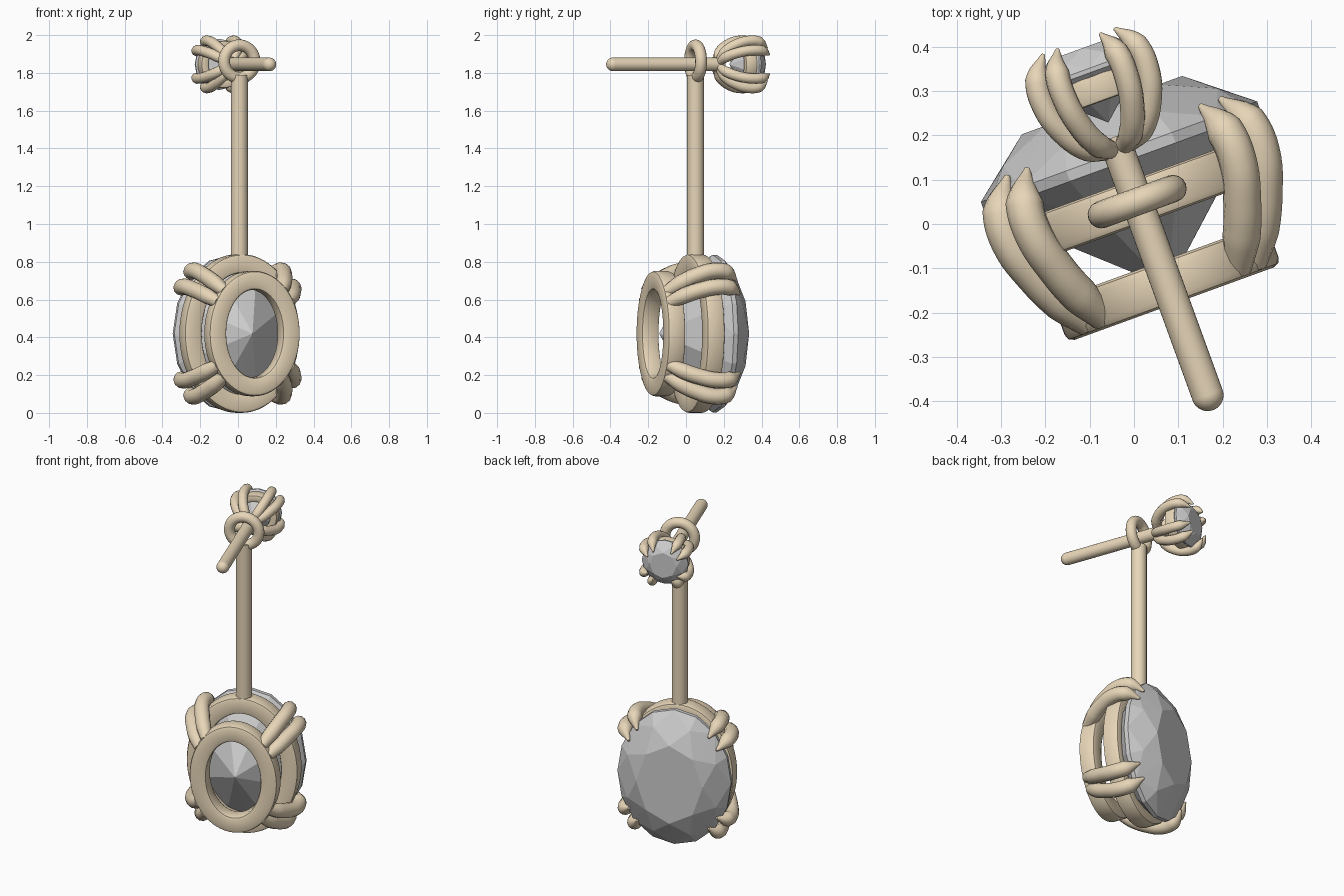
import bpy, bmesh
from math import sin, cos, pi, radians
from mathutils import Matrix, Vector

if "Cube" in bpy.data.objects:
    bpy.data.objects.remove(bpy.data.objects["Cube"])

TURN = Matrix.Rotation(radians(20), 4, 'Z')   # whole earring is turned about z
UC = 0.024                                    # sideways centre of every part


def material(name, color):
    m = bpy.data.materials.new(name)
    m.diffuse_color = color
    m.use_nodes = True
    m.node_tree.nodes["Principled BSDF"].inputs["Base Color"].default_value = m.diffuse_color
    return m


GOLD = material("gold", (0.80, 0.67, 0.48, 1))
GEM = material("clear_stone", (0.78, 0.75, 0.76, 1))


def add(name, mesh, mat, smooth=True):
    ob = bpy.data.objects.new(name, mesh)
    bpy.context.collection.objects.link(ob)
    mesh.materials.clear()
    mesh.materials.append(mat)
    ob.matrix_world = TURN
    bpy.ops.object.select_all(action='DESELECT')
    ob.select_set(True)
    bpy.context.view_layer.objects.active = ob
    if smooth:
        bpy.ops.object.shade_smooth_by_angle(angle=radians(35))
    return ob


def from_bm(name, bm, mat, smooth=True):
    bmesh.ops.recalc_face_normals(bm, faces=bm.faces[:])
    me = bpy.data.meshes.new(name)
    bm.to_mesh(me)
    bm.free()
    return add(name, me, mat, smooth)


def sweep_loop(name, section, zc, n=64):
    """Closed elliptical ring around the y axis; section = (half width, y, half height)."""
    bm = bmesh.new()
    rows = [[bm.verts.new((UC + a * cos(2 * pi * i / n), y, zc + b * sin(2 * pi * i / n)))
             for a, y, b in section] for i in range(n)]
    k = len(section)
    for i in range(n):
        r, s = rows[i], rows[(i + 1) % n]
        for j in range(k):
            bm.faces.new((r[j], r[(j + 1) % k], s[(j + 1) % k], s[j]))
    return from_bm(name, bm, GOLD)


def band(name, a, b, wall, y0, y1, zc, c):
    """Flat-sided ring with eased edges (c = edge size)."""
    sec = []
    for d, y, sd, sy in ((0, y0, -1, 1), (0, y1, -1, -1), (wall, y1, 1, -1), (wall, y0, 1, 1)):
        pts = [(d - sd * c * (1 - cos(t)), y + sy * c * (1 - sin(t)))
               for t in (0, pi / 4, pi / 2)]
        pts = [(d - sd * c * (1 - sin(t)), y + sy * c * (1 - cos(t)))
               for t in (0, pi / 4, pi / 2)]
        sec += pts if sd * sy < 0 else pts[::-1]
    # outer corners inset inward, inner corners inset outward from the wall
    n = len(sec)
    sec = [(a - abs(d) if i < n // 2 else a - d, y, b - abs(d) if i < n // 2 else b - d)
           for i, (d, y) in enumerate(sec)]
    # order points by angle about the section centre so the outline is clean
    from math import atan2
    ca, cy = a - wall / 2, (y0 + y1) / 2
    sec.sort(key=lambda p: atan2(p[1] - cy, p[0] - ca))
    return sweep_loop(name, sec, zc)


def brilliant(name, a, b, zc, culet, girdle0, girdle1, table):
    """Oval brilliant cut: table, crown kites, girdle, pavilion and culet."""
    bm = bmesh.new()

    def ring(count, s, y, shift=0.0):
        for i in range(count):
            t = 2 * pi * (i + shift) / count
            bm.verts.new((UC + a * s * cos(t), y, zc + b * s * sin(t)))
    h = table - girdle1
    ring(8, 0.58, table)
    ring(8, 0.84, girdle1 + h * 0.52, 0.5)
    ring(16, 1.0, girdle1)
    ring(16, 1.0, girdle0)
    ring(8, 0.70, girdle0 + (culet - girdle0) * 0.35, 0.5)
    bm.verts.new((UC, culet, zc))
    bmesh.ops.convex_hull(bm, input=bm.verts[:])
    bmesh.ops.dissolve_limit(bm, angle_limit=radians(1), verts=bm.verts[:], edges=bm.edges[:])
    return from_bm(name, bm, GEM, smooth=False)


def claw(name, path, radius):
    """Round wire through the path with a blunt base and a pointed tip."""
    cu = bpy.data.curves.new(name, 'CURVE')
    cu.dimensions = '3D'
    cu.bevel_depth = radius
    cu.bevel_resolution = 4
    cu.resolution_u = 6
    cu.use_fill_caps = True
    sp = cu.splines.new('BEZIER')
    sp.bezier_points.add(len(path) - 1)
    widths = [0.75] + [1.0] * (len(path) - 2) + [0.15]
    for bp, p, w in zip(sp.bezier_points, path, widths):
        bp.co = p
        bp.handle_left_type = bp.handle_right_type = 'AUTO'
        bp.radius = w
    ob = bpy.data.objects.new(name, cu)
    bpy.context.collection.objects.link(ob)
    bpy.context.view_layer.update()
    dg = bpy.context.evaluated_depsgraph_get()
    me = bpy.data.meshes.new_from_object(ob.evaluated_get(dg))
    bpy.data.objects.remove(ob)
    add(name, me, GOLD)


def claws(name, stations, angles, zc, radius):
    """Paired claws mirrored into four corners; stations = (y, half width, half height)."""
    for sx in (-1, 1):
        for sz in (-1, 1):
            for ang in angles:
                t = radians(ang)
                claw(name, [(UC + sx * a * cos(t), y, zc + sz * b * sin(t))
                            for y, a, b in stations], radius)


def rod(name, p0, p1, r, round_start=False):
    p0, p1 = Vector(p0), Vector(p1)
    bm = bmesh.new()
    rot = (p1 - p0).to_track_quat('Z', 'Y').to_matrix().to_4x4()
    bmesh.ops.create_cone(bm, cap_ends=not round_start, segments=32, radius1=r, radius2=r,
                          depth=(p1 - p0).length,
                          matrix=Matrix.Translation((p0 + p1) / 2) @ rot)
    if round_start:
        bmesh.ops.create_uvsphere(bm, u_segments=32, v_segments=16, radius=r,
                                  matrix=Matrix.Translation(p0) @ rot)
    from_bm(name, bm, GOLD)


# large drop: stone, two gallery rings, paired claws
ZB = 0.42
brilliant("large_stone", 0.332, 0.417, ZB, -0.16, 0.14, 0.165, 0.277)
band("upper_gallery_ring", 0.325, 0.42, 0.10, -0.005, 0.095, ZB, 0.015)
band("lower_gallery_ring", 0.257, 0.332, 0.10, -0.20, -0.10, ZB, 0.018)
claws("large_claw", [(-0.175, 0.235, 0.305), (-0.11, 0.285, 0.365), (-0.04, 0.325, 0.415),
                     (0.06, 0.36, 0.455), (0.13, 0.352, 0.445), (0.20, 0.305, 0.385)],
      (33, 47), ZB, 0.043)

# hanging bar and its loop
rod("hanging_bar", (UC, 0.045, 0.79), (UC, 0.045, 1.79), 0.045)
sweep_loop("hanging_loop", [(0.086 + 0.031 * cos(k * pi / 8), 0.045 + 0.031 * sin(k * pi / 8),
                             0.086 + 0.031 * cos(k * pi / 8)) for k in range(16)], 1.86, 48)

# ear post and the small stud setting
ZS = 1.845
rod("ear_post", (UC, -0.42, ZS), (UC, 0.20, ZS), 0.036, True)
brilliant("small_stone", 0.135, 0.135, ZS, 0.235, 0.355, 0.365, 0.413)
band("small_gallery_ring", 0.125, 0.125, 0.04, 0.285, 0.35, ZS, 0.007)
claws("small_claw", [(y, r, r) for y, r in
                     ((0.175, 0.03), (0.195, 0.075), (0.25, 0.122), (0.32, 0.145),
                      (0.38, 0.138), (0.43, 0.10))],
      (31, 59), ZS, 0.028)
